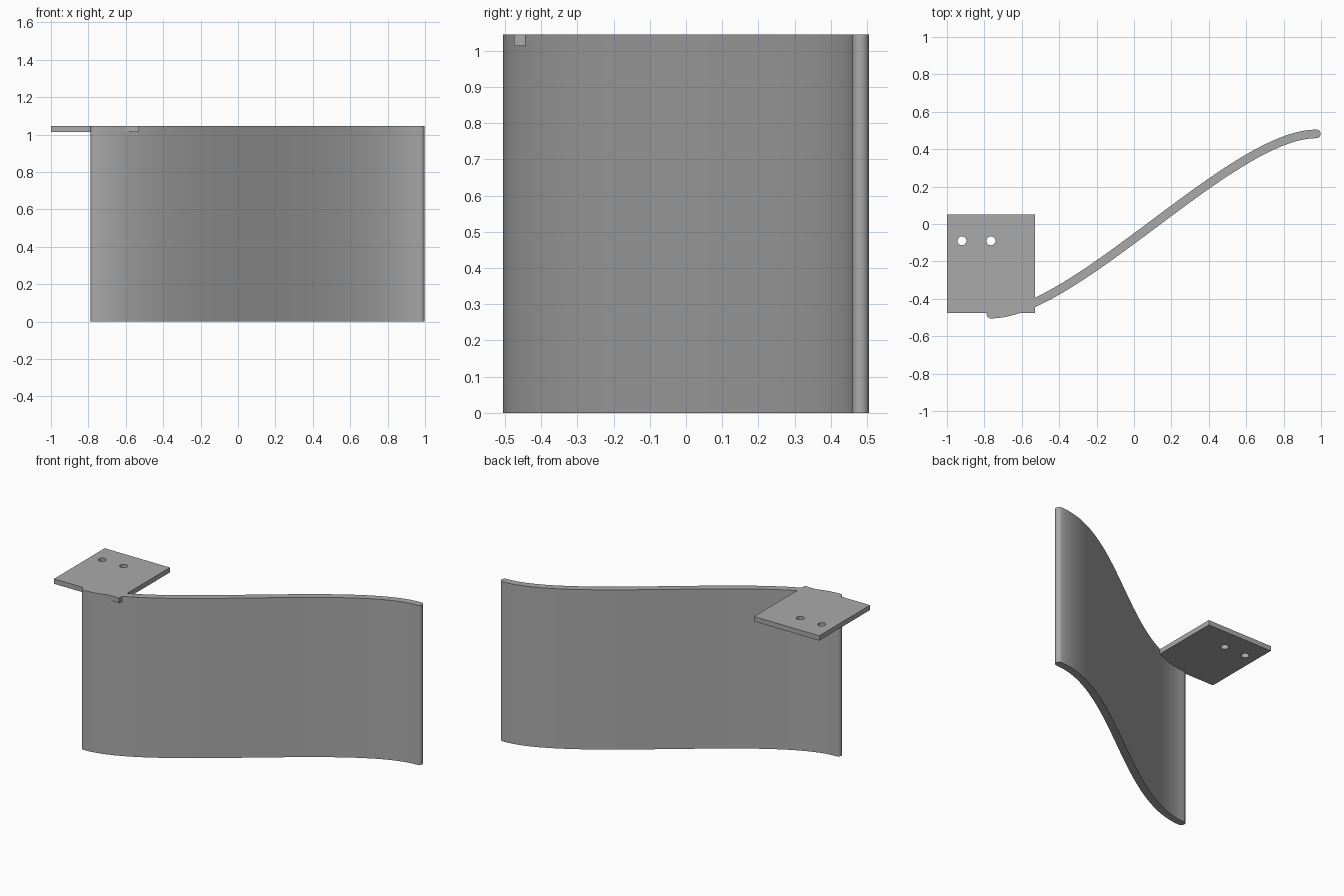
import bpy, bmesh, math
from mathutils import Vector
from mathutils.geometry import interpolate_bezier

cube = bpy.data.objects.get("Cube")
if cube:
    bpy.data.objects.remove(cube, do_unlink=True)

grey = bpy.data.materials.new("plain grey")
grey.use_nodes = True
colour = (0.4, 0.4, 0.4, 1)
grey.diffuse_color = colour
grey.node_tree.nodes["Principled BSDF"].inputs["Base Color"].default_value = colour


def circle(x, y, r, n=24):
    return [(x + r * math.cos(math.tau * i / n), y + r * math.sin(math.tau * i / n))
            for i in range(n)]


def extruded(name, outlines, z0, z1):
    """Fill flat outlines (inner ones become holes) and extrude from z0 to z1."""
    curve = bpy.data.curves.new(name, 'CURVE')
    curve.dimensions = '2D'
    curve.fill_mode = 'BOTH'
    curve.extrude = (z1 - z0) / 2
    for pts in outlines:
        spline = curve.splines.new('POLY')
        spline.points.add(len(pts) - 1)
        for p, (x, y) in zip(spline.points, pts):
            p.co = (x, y, 0, 1)
        spline.use_cyclic_u = True
    obj = bpy.data.objects.new(name, curve)
    bpy.context.collection.objects.link(obj)
    obj.location.z = (z0 + z1) / 2
    bpy.ops.object.select_all(action='DESELECT')
    obj.select_set(True)
    bpy.context.view_layer.objects.active = obj
    bpy.ops.object.convert(target='MESH')
    obj = bpy.context.view_layer.objects.active
    obj.name = name
    # Weld caps to walls and tidy normals
    bm = bmesh.new()
    bm.from_mesh(obj.data)
    bmesh.ops.remove_doubles(bm, verts=bm.verts, dist=0.0001)
    bmesh.ops.recalc_face_normals(bm, faces=bm.faces)
    bm.to_mesh(obj.data)
    bm.free()
    obj.data.materials.clear()
    obj.data.materials.append(grey)
    bpy.ops.object.shade_smooth_by_angle(angle=math.radians(30))
    return obj


HEIGHT = 1.045
HALF = 0.023  # half the sheet thickness

# Curved sheet: S-shaped centre line, offset both ways, with round ends
start, end = Vector((-0.765, -0.482)), Vector((0.975, 0.482))
pull = Vector((0.45, 0))
centre = [Vector(p[:2]) for p in interpolate_bezier(start, start + pull, end - pull, end, 40)]
side_a, side_b = [], []
for i, p in enumerate(centre):
    if i in (0, len(centre) - 1):
        tangent = Vector((1, 0))
    else:
        tangent = (centre[i + 1] - centre[i - 1]).normalized()
    normal = Vector((-tangent.y, tangent.x)) * HALF
    side_a.append(p - normal)
    side_b.append(p + normal)


def round_end(c, first):
    return [c + HALF * Vector((math.cos(a), math.sin(a)))
            for a in (first + math.pi * i / 10 for i in range(1, 10))]


outline = (side_a + round_end(end, -math.pi / 2)
           + side_b[::-1] + round_end(start, math.pi / 2))
extruded("curved_sheet", [outline], 0, HEIGHT)

# Mounting plate with two screw holes
plate = [(-1, -0.475), (-0.528, -0.475), (-0.528, 0.05), (-1, 0.05)]
holes = [circle(x, -0.09, 0.024) for x in (-0.92, -0.765)]
extruded("mounting_plate", [plate] + holes, 1.013, HEIGHT)
